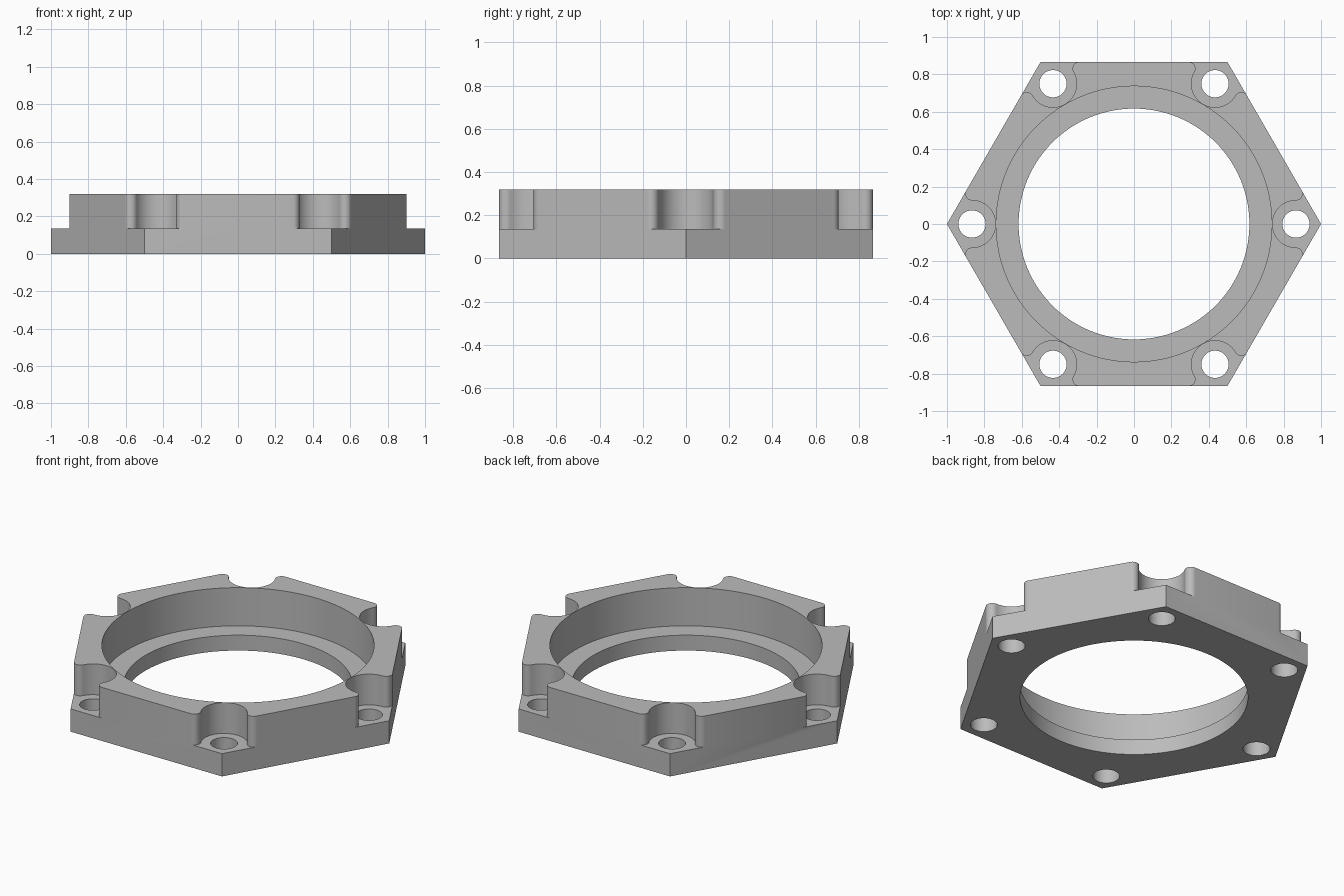
import bpy, bmesh
from math import cos, sin, pi, radians, sqrt, atan2
from mathutils import Vector, Matrix

if "Cube" in bpy.data.objects:
    bpy.data.objects.remove(bpy.data.objects["Cube"], do_unlink=True)

HEIGHT, LEDGE, SEAT = 0.32, 0.136, 0.092
BORE_R, SEAT_R = 0.617, 0.737
HOLE_R, POCKET_R, FILLET_R = 0.073, 0.126, 0.035
HOLE_AT = sqrt(3) / 2

grey = bpy.data.materials.new("plain grey")
grey.use_nodes = True
colour = (0.5, 0.5, 0.5, 1)
grey.diffuse_color = colour
grey.node_tree.nodes["Principled BSDF"].inputs["Base Color"].default_value = colour


def arc(centre, radius, start, end, steps):
    angles = [start + (end - start) * i / steps for i in range(steps + 1)]
    return [centre + radius * Vector((cos(a), sin(a))) for a in angles]


def circle(radius, steps, x=0.0):
    return arc(Vector((x, 0)), radius, 0, 2 * pi, steps)[:-1]


def prism(name, outlines, bottom, top):
    """Extrude each closed outline from bottom to top."""
    bm = bmesh.new()
    for points in outlines:
        face = bm.faces.new([bm.verts.new((p.x, p.y, bottom)) for p in points])
        moved = bmesh.ops.extrude_face_region(bm, geom=[face], use_keep_orig=True)
        verts = [g for g in moved["geom"] if isinstance(g, bmesh.types.BMVert)]
        bmesh.ops.translate(bm, verts=verts, vec=(0, 0, top - bottom))
    bmesh.ops.recalc_face_normals(bm, faces=bm.faces)
    mesh = bpy.data.meshes.new(name)
    bm.to_mesh(mesh)
    bm.free()
    mesh.materials.append(grey)
    obj = bpy.data.objects.new(name, mesh)
    bpy.context.collection.objects.link(obj)
    return obj


def six_times(points):
    return [[Matrix.Rotation(k * pi / 3, 2) @ p for p in points] for k in range(6)]


def pocket_outline():
    """Round pocket at the +x corner, blending into both sides with fillets."""
    hole = Vector((HOLE_AT, 0))
    normal = Vector((cos(pi / 6), sin(pi / 6)))
    along = Vector((-normal.y, normal.x))
    inset = (1 - HOLE_AT) * normal.x - FILLET_R
    offset = inset * normal + sqrt((POCKET_R + FILLET_R) ** 2 - inset ** 2) * along
    turn = atan2(offset.y, offset.x)
    fillet = arc(hole + offset, FILLET_R, pi / 6, turn - pi, 12)
    upper = [fillet[0] + 0.1 * normal] + fillet
    lower = [Vector((p.x, -p.y)) for p in reversed(upper)]
    wall = arc(hole, POCKET_R, turn, 2 * pi - turn, 32)
    return [Vector((1.3, 0))] + upper + wall[1:-1] + lower


# Hexagonal flange body
flange = prism("hexagonal_flange", [circle(1, 6)], 0, HEIGHT)

# Stepped bore, corner pockets and bolt holes
cutters = [
    prism("bore_cutter", [circle(BORE_R, 128)], -0.1, HEIGHT + 0.1),
    prism("seat_cutter", [circle(SEAT_R, 128)], SEAT, HEIGHT + 0.1),
    prism("pocket_cutter", six_times(pocket_outline()), LEDGE, HEIGHT + 0.1),
    prism("bolt_hole_cutter", six_times(circle(HOLE_R, 40, HOLE_AT)), -0.1, HEIGHT + 0.1),
]
bpy.ops.object.select_all(action="DESELECT")
flange.select_set(True)
bpy.context.view_layer.objects.active = flange
for cutter in cutters:
    cutter.hide_render = True
    cut = flange.modifiers.new(cutter.name, "BOOLEAN")
    cut.operation = "DIFFERENCE"
    cut.solver = "EXACT"
    cut.object = cutter
    bpy.ops.object.modifier_apply(modifier=cut.name)
    bpy.data.objects.remove(cutter, do_unlink=True)

bpy.ops.object.shade_smooth_by_angle(angle=radians(30))
